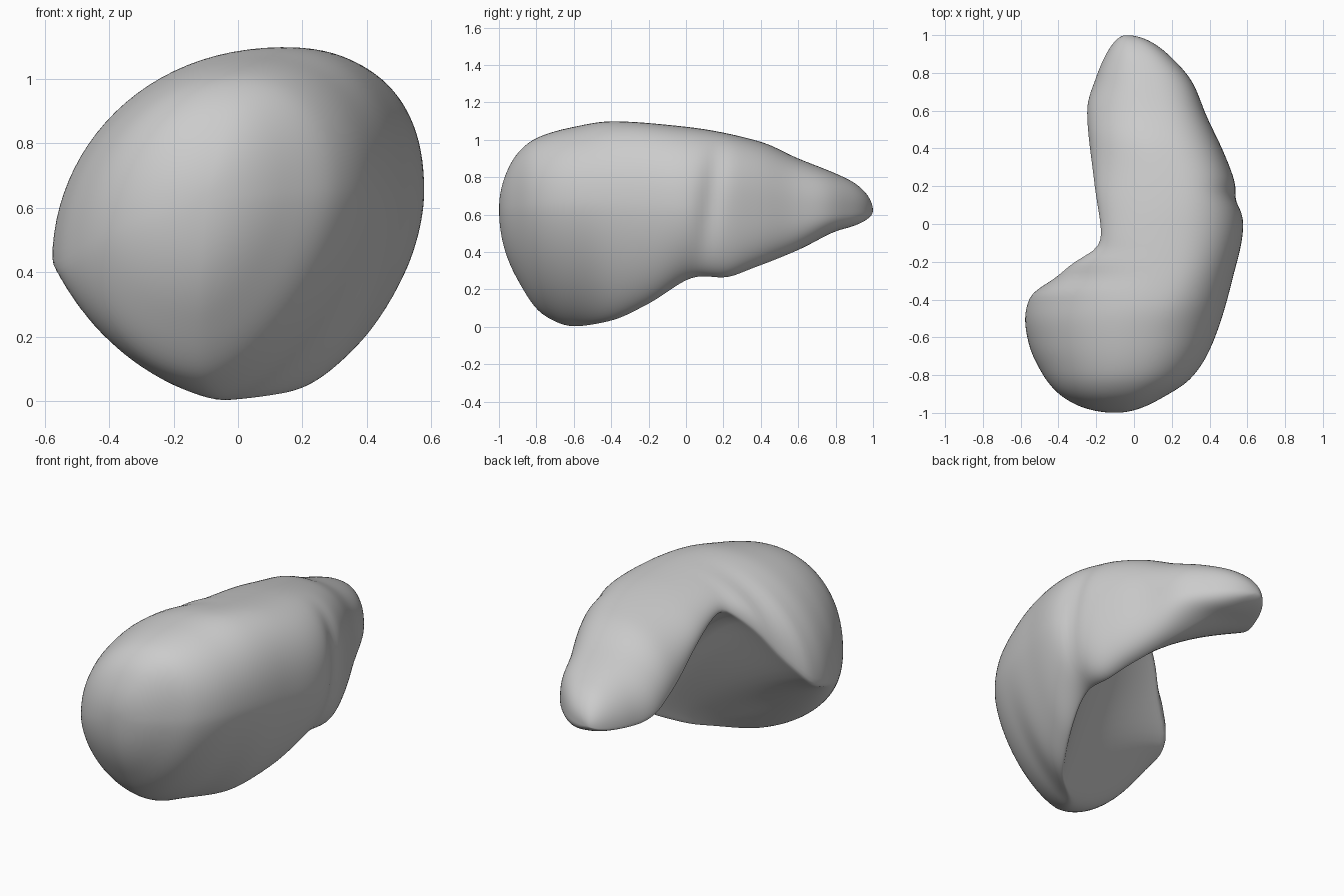
import bpy, bmesh
from math import acos, cos, sin, pi, exp

RINGS, SIDES = 110, 96

# Guide curves along the body: (y, value) pairs from the front to the back
left_x = [(-1, -.1), (-.96, -.3), (-.88, -.42), (-.77, -.5), (-.63, -.56), (-.5, -.58), (-.37, -.55),
          (-.29, -.42), (-.19, -.31), (-.14, -.2), (-.07, -.175), (.2, -.21), (.6, -.25), (.78, -.2),
          (.93, -.13), (1, -.04)]
left_z = [(-1, .63), (-.9, .53), (-.6, .42), (-.42, .45), (-.3, .62), (-.2, .81), (-.1, .93),
          (.1, .88), (.45, .69), (.75, .58), (1, .62)]
right_x = [(-1, -.1), (-.92, .15), (-.82, .3), (-.66, .405), (-.3, .52), (0, .58),
           (.22, .535), (.38, .475), (.57, .385), (.75, .31), (.88, .2), (.97, .08), (1, -.04)]
right_z = [(-1, .63), (-.5, .66), (.2, .64), (.6, .61), (1, .62)]
crest_x = [(-1, -.1), (-.6, .05), (-.2, .2), (.1, .22), (.5, .11), (1, -.04)]
crest_z = [(-1, .63), (-.97, .8), (-.9, .93), (-.8, 1.01), (-.6, 1.07), (-.4, 1.1), (0, 1.07),
           (.4, .99), (.6, .9), (.8, .82), (.9, .77), (1, .62)]
keel_x = [(-1, -.1), (-.85, -.12), (-.6, -.05), (-.4, .17), (0, .36), (.15, .38), (.5, .27),
          (.8, .12), (1, -.04)]
keel_z = [(-1, .63), (-.98, .45), (-.9, .25), (-.76, .06), (-.6, 0), (-.4, .03), (-.2, .12),
          (.08, .27), (.2, .26), (.35, .31), (.6, .41), (.8, .51), (.9, .54), (1, .62)]
# Fullness of the quarters: below one is hollow, two is round
hollow = [(-1, 2), (-.85, 1.9), (-.63, 1.45), (-.35, .72), (0, .75), (.3, .85), (.7, 1.1), (1, 2)]
flank = [(-1, 1.7), (-.6, 1.55), (0, 1.75), (.4, 2.5), (1, 2.3)]
shoulder = [(-1, 2.2), (0, 2.3), (.4, 2.6), (1, 2.6)]


def angle(y):
    return acos(max(-1, min(1, -y)))


def curve(points):
    """Smooth curve through the points that never overshoots."""
    xs = [angle(p[0]) for p in points]
    vs = [p[1] for p in points]
    n = len(xs)
    steps = [xs[i + 1] - xs[i] for i in range(n - 1)]
    slopes = [(vs[i + 1] - vs[i]) / steps[i] for i in range(n - 1)]
    tangents = [slopes[0]]
    for a, b in zip(slopes, slopes[1:]):
        tangents.append(2 * a * b / (a + b) if a * b > 0 else 0)
    tangents.append(slopes[-1])

    def value(t):
        i = 0
        while i < n - 2 and t > xs[i + 1]:
            i += 1
        h = steps[i]
        s = (t - xs[i]) / h
        r = 1 - s
        return (vs[i] * r * r * (1 + 2 * s) + vs[i + 1] * s * s * (1 + 2 * r)
                + h * s * r * (tangents[i] * r - tangents[i + 1] * s))
    return value


guides = [curve(c) for c in (left_x, left_z, right_x, right_z, crest_x, crest_z,
                             keel_x, keel_z, hollow, flank, shoulder)]


def ring(t):
    """Cross-section made of four superellipse quarters joining the guide curves."""
    lx, lz, rx, rz, cx, cz, kx, kz, inner, outer, upper = [g(t) for g in guides]
    y = -cos(t)
    points = []
    for k in range(SIDES):
        a = 2 * pi * k / SIDES
        c, s = cos(a), sin(a)
        side = (rx, rz) if c >= 0 else (lx, lz)
        end = (cx, cz) if s >= 0 else (kx, kz)
        if s < 0:
            p = outer if c >= 0 else inner
        else:
            p = upper if c >= 0 else 2
        u, w = abs(c) ** (2 / p), abs(s) ** (2 / p)
        x = end[0] + (side[0] - end[0]) * u
        z = side[1] + (end[1] - side[1]) * w
        # Shallow slanting groove between the two lobes, fading towards the crest
        if c > 0:
            line = .12 + .13 * (z - .6)
            x -= .03 * c * c * exp(-((y - line) / .04) ** 2)
        points.append((x, y, z))
    return points


def build_body():
    bm = bmesh.new()
    loops = [[bm.verts.new(p) for p in ring(pi * i / RINGS)] for i in range(1, RINGS)]
    for a, b in zip(loops, loops[1:]):
        for k in range(SIDES):
            j = (k + 1) % SIDES
            bm.faces.new((a[k], a[j], b[j], b[k]))
    # Rounded ends close to a point
    for loop, t in ((loops[0], 0), (loops[-1], pi)):
        tip = bm.verts.new((guides[0](t), -cos(t), guides[1](t)))
        for k in range(SIDES):
            bm.faces.new((loop[k], loop[(k + 1) % SIDES], tip))
    # Soften the joins between the quarters
    for _ in range(5):
        bmesh.ops.smooth_vert(bm, verts=bm.verts, factor=.5,
                              use_axis_x=True, use_axis_y=True, use_axis_z=True)
    bmesh.ops.recalc_face_normals(bm, faces=bm.faces)
    mesh = bpy.data.meshes.new("organ_body")
    bm.to_mesh(mesh)
    bm.free()
    obj = bpy.data.objects.new("organ_body", mesh)
    bpy.context.collection.objects.link(obj)
    return obj


cube = bpy.data.objects.get("Cube")
if cube:
    bpy.data.objects.remove(cube, do_unlink=True)

grey = bpy.data.materials.new("plain_grey")
grey.use_nodes = True
colour = (.6, .6, .6, 1)
grey.diffuse_color = colour
grey.node_tree.nodes["Principled BSDF"].inputs["Base Color"].default_value = colour

body = build_body()
body.data.materials.append(grey)
bpy.context.view_layer.objects.active = body
body.select_set(True)
bpy.ops.object.shade_smooth_by_angle(angle=pi / 3)
